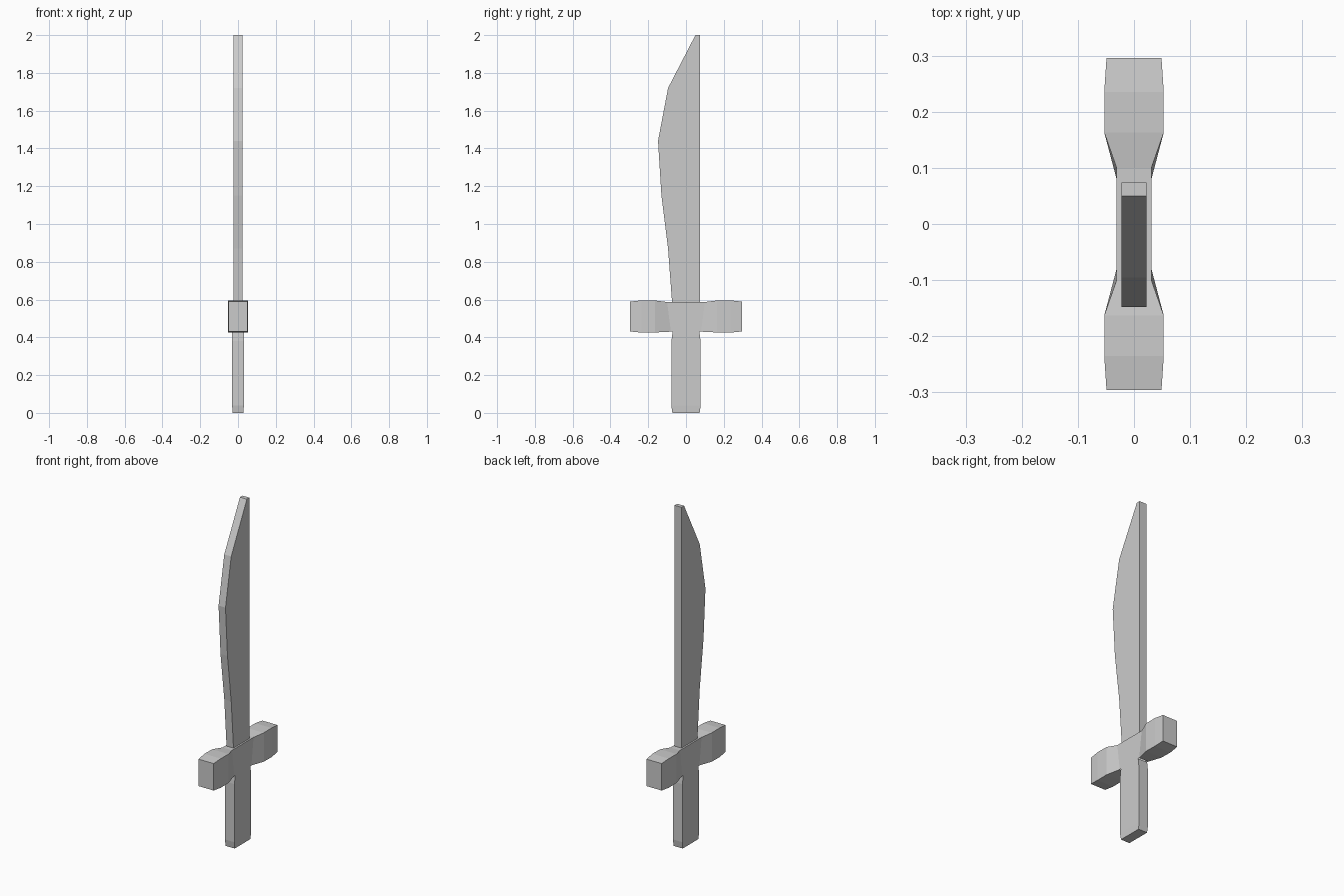
import bpy, bmesh

if "Cube" in bpy.data.objects:
    bpy.data.objects.remove(bpy.data.objects["Cube"])


def finish(name, bm):
    bmesh.ops.recalc_face_normals(bm, faces=bm.faces)
    mesh = bpy.data.meshes.new(name)
    bm.to_mesh(mesh)
    bm.free()
    obj = bpy.data.objects.new(name, mesh)
    bpy.context.collection.objects.link(obj)
    return obj


def loft(name, rings, cap_start=True, cap_end=True, skip=()):
    """Bridge rings of four points; skip lists (segment, side) left open."""
    bm = bmesh.new()
    loops = [[bm.verts.new(p) for p in ring] for ring in rings]
    for s, (a, b) in enumerate(zip(loops, loops[1:])):
        for i in range(4):
            if (s, i) not in skip:
                j = (i + 1) % 4
                bm.faces.new((a[i], a[j], b[j], b[i]))
    if cap_start:
        bm.faces.new(loops[0])
    if cap_end:
        bm.faces.new(loops[-1])
    return finish(name, bm)


# Blade: straight spine at the back, curved cutting edge, clipped tip
profile = [(0.074, 0.588), (0.074, 2.0), (0.05, 2.0), (-0.095, 1.72),
           (-0.148, 1.44), (-0.13, 1.15), (-0.095, 0.87), (-0.074, 0.588)]
bm = bmesh.new()
face = bm.faces.new([bm.verts.new((-0.0225, y, z)) for y, z in profile])
new = bmesh.ops.extrude_face_region(bm, geom=[face], use_keep_orig=True)
bmesh.ops.translate(bm, vec=(0.045, 0, 0),
                    verts=[v for v in new["geom"] if isinstance(v, bmesh.types.BMVert)])
finish("blade", bm)

# Crossguard: stations along y (bottom y, top y, half width, bottom z, top z)
half = [(0.08, 0.10, 0.031, 0.43, 0.587),
        (0.163, 0.163, 0.053, 0.426, 0.595),
        (0.235, 0.235, 0.053, 0.425, 0.596),
        (0.296, 0.296, 0.049, 0.431, 0.589)]
stations = [(-yb, -yt, w, b, t) for yb, yt, w, b, t in reversed(half)] + half
loft("crossguard",
     [[(-w, yb, b), (w, yb, b), (w, yt, t), (-w, yt, t)] for yb, yt, w, b, t in stations],
     skip={(3, 0)})  # open where the grip joins

# Grip: slightly swollen rectangular handle (z, half depth, half width)
grip = [(0.0, 0.072, 0.029), (0.04, 0.078, 0.031), (0.38, 0.077, 0.031), (0.43, 0.071, 0.031)]
loft("grip",
     [[(-w, -d, z), (w, -d, z), (w, d, z), (-w, d, z)] for z, d, w in grip],
     cap_end=False)
